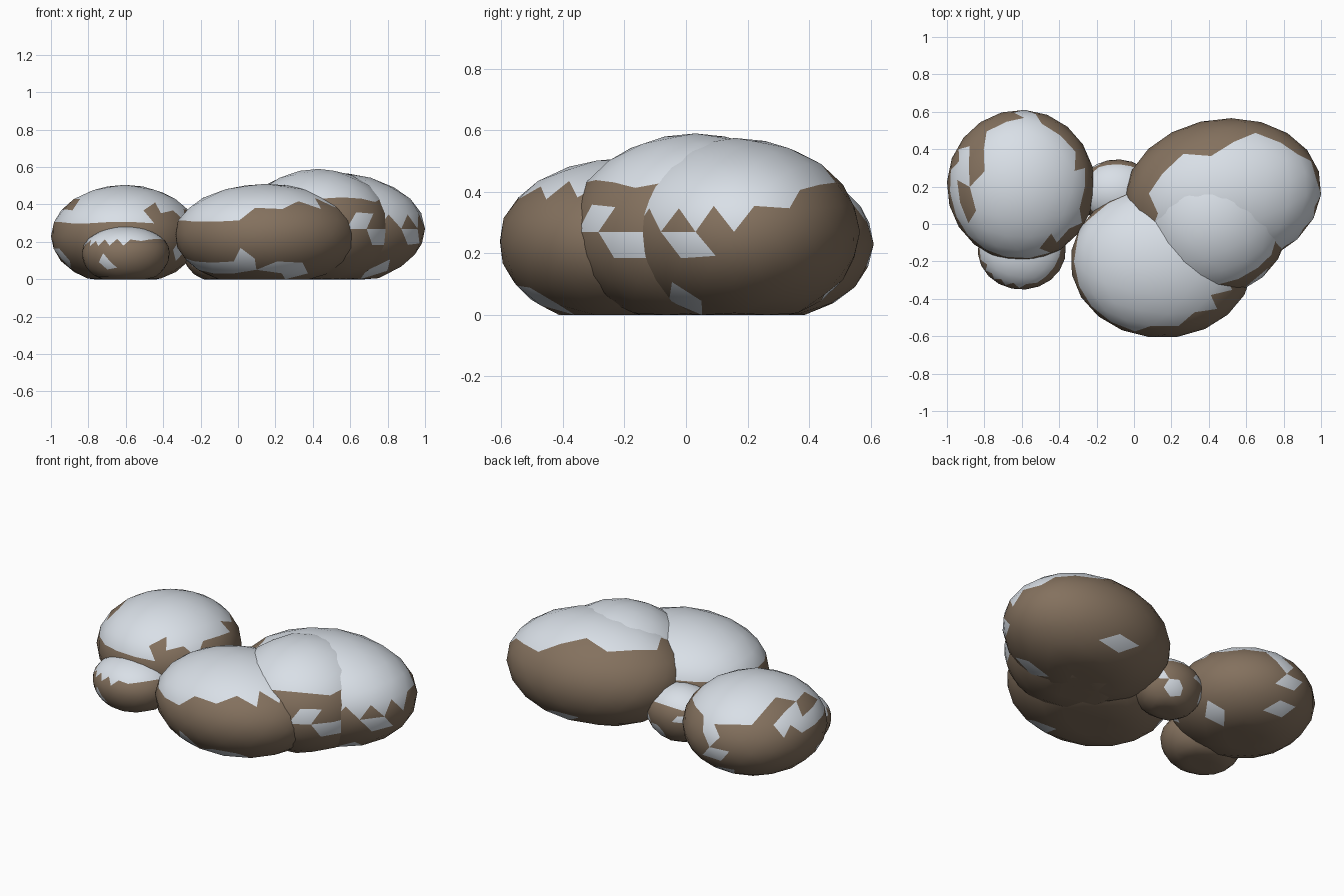
import bpy
import bmesh
import random
from math import radians
from mathutils import Matrix, Vector

cube = bpy.data.objects.get("Cube")
if cube:
    bpy.data.objects.remove(cube, do_unlink=True)

random.seed(7)


def material(name, rgb):
    mat = bpy.data.materials.new(name)
    mat.use_nodes = True
    color = (*rgb, 1.0)
    mat.diffuse_color = color
    mat.node_tree.nodes["Principled BSDF"].inputs["Base Color"].default_value = color
    return mat


STONE = material("brown stone", (0.23, 0.165, 0.112))
SNOW = material("pale snow", (0.72, 0.77, 0.83))


def near(direction, spots):
    """True when a face direction falls on one of the given spots."""
    return any(direction.dot(Vector(s).normalized()) > 0.984 for s in spots)


def rock(name, center, radii, top, belly=1.15, spin=0, turn=0,
         snow_line=0.45, lean=(0, 0), patches=(), bare=()):
    """Squashed icosphere resting on the ground, capped with ragged snow.
    center = x, y and height of the widest ring; lean lowers the snow that way;
    patches and bare are directions of stray snow and of uncovered stone."""
    bm = bmesh.new()
    bmesh.ops.create_icosphere(bm, subdivisions=3, radius=1,
                               matrix=Matrix.Rotation(radians(spin), 4, "Z"))

    # Snow on the upward faces, broken up by the stray spots
    for face in bm.faces:
        c = face.calc_center_median().normalized()
        face.smooth = True
        exposure = c.z + c.x * lean[0] + c.y * lean[1] + random.uniform(-0.05, 0.05)
        snowy = (exposure > snow_line and not near(c, bare)) or near(c, patches)
        face.material_index = int(snowy)

    # Stretch to size, with a deeper belly that is pressed flat on the ground
    reach = [max(abs(v.co[i]) for v in bm.verts) for i in range(2)]
    rotate = Matrix.Rotation(radians(turn), 3, "Z")
    cx, cy, ring = center
    for v in bm.verts:
        height = (top - ring) if v.co.z > 0 else ring * belly
        p = rotate @ Vector((v.co.x * radii[0] / reach[0],
                             v.co.y * radii[1] / reach[1], v.co.z * height))
        v.co = (p.x + cx, p.y + cy, max(0, p.z + ring))

    mesh = bpy.data.meshes.new(name)
    bm.to_mesh(mesh)
    bm.free()
    mesh.materials.append(STONE)
    mesh.materials.append(SNOW)
    obj = bpy.data.objects.new(name, mesh)
    bpy.context.collection.objects.link(obj)
    return obj


# Right-hand cluster of large boulders
rock("front_boulder", (0.15, -0.2, 0.24), (0.485, 0.405), 0.51, belly=1.2,
     spin=10, snow_line=0.47, lean=(-0.3, 0),
     patches=[(-0.3, -0.8, -0.5), (0.2, -0.7, -0.7), (0.35, -0.6, -0.7),
              (-0.8, -0.2, -0.6), (-0.6, -0.6, -0.6), (-0.9, 0.2, -0.3)])
rock("middle_boulder", (0.43, 0.03, 0.27), (0.4, 0.41), 0.59,
     spin=40, snow_line=0.48,
     patches=[(0.6, -0.8, 0.1), (0.8, -0.6, -0.1), (0.9, -0.4, -0.1)])
rock("back_boulder", (0.475, 0.16, 0.27), (0.525, 0.4), 0.575,
     spin=25, turn=8, snow_line=0.5, lean=(0.25, -0.35),
     patches=[(0.8, -0.6, -0.1), (0.5, -0.5, -0.7), (0.1, 0.8, -0.6)])

# Left-hand boulder with its small neighbours
rock("left_boulder", (-0.605, 0.205, 0.23), (0.395, 0.405), 0.505,
     spin=15, snow_line=0.4, lean=(-0.1, -0.15),
     patches=[(-0.9, -0.3, -0.4), (0.6, 0.2, -0.7), (-0.1, 0.7, -0.7),
              (0.1, 0.9, 0.3), (0, 0.9, -0.1), (0.8, -0.5, -0.2)],
     bare=[(-0.6, 0.3, 0.7), (-0.7, -0.2, 0.6), (-0.7, 0.6, 0.5),
           (0.6, -0.7, 0.3), (0.4, -0.8, 0.4), (0.9, 0.3, 0.4)])
rock("small_front_rock", (-0.6, -0.14, 0.14), (0.235, 0.21), 0.285, belly=1.25,
     spin=5, snow_line=0.42, lean=(-0.1, 0),
     patches=[(-0.4, -0.9, -0.3)])
rock("small_middle_rock", (-0.09, 0.17, 0.16), (0.21, 0.175), 0.31,
     spin=50, snow_line=0.5,
     patches=[(0.7, 0.7, -0.2), (-0.5, 0.8, 0), (-0.7, 0.5, -0.3),
              (0.3, 0.8, -0.5), (-0.8, -0.5, -0.2)])
